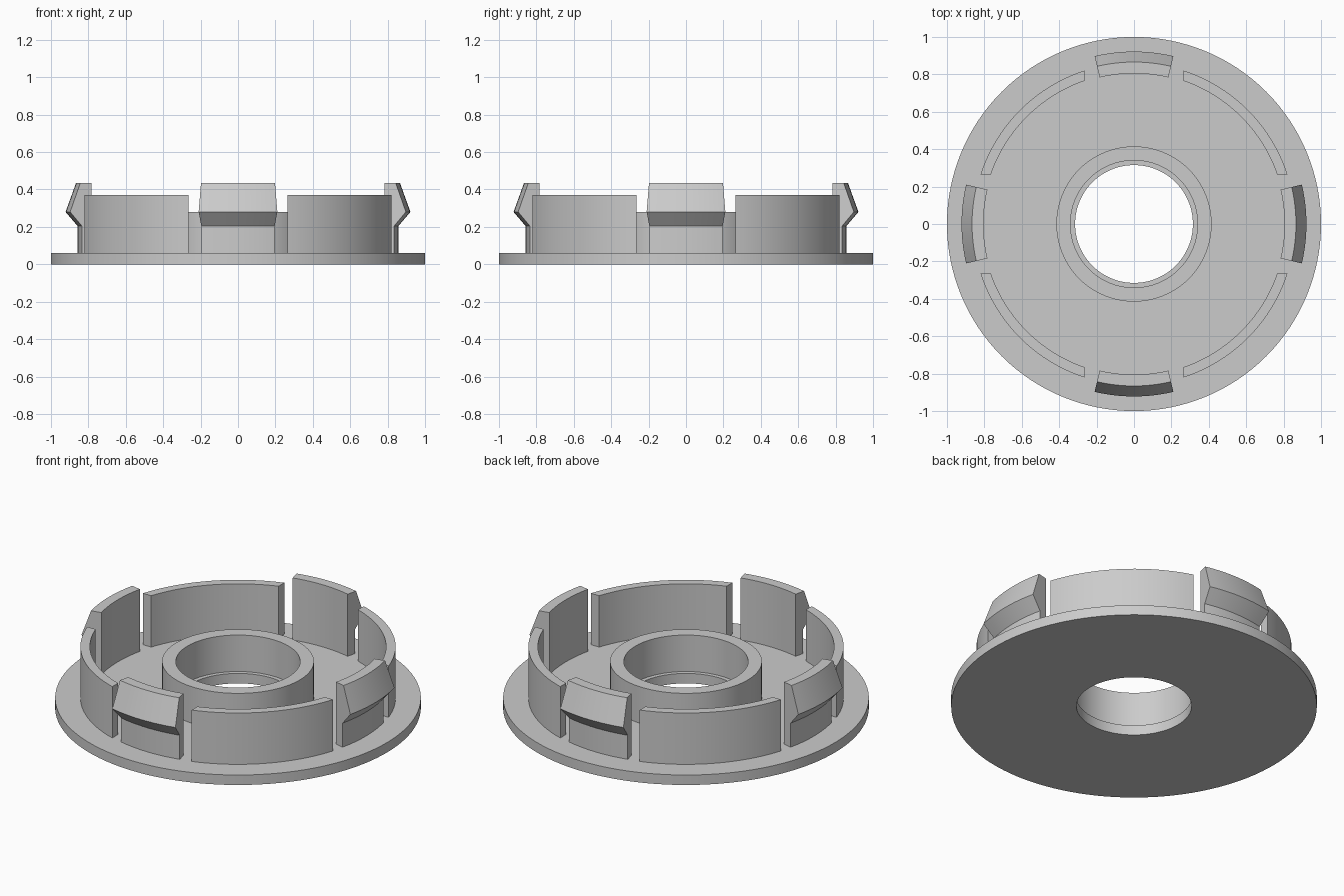
import bpy, bmesh, math

cube = bpy.data.objects.get("Cube")
if cube:
    bpy.data.objects.remove(cube, do_unlink=True)

grey = bpy.data.materials.new("plain_grey")
grey.use_nodes = True
grey.diffuse_color = (0.6, 0.6, 0.6, 1)
grey.node_tree.nodes["Principled BSDF"].inputs["Base Color"].default_value = (0.6, 0.6, 0.6, 1)


def sweep(name, profile, steps, span=None, turn=0.0):
    """Sweep an (r, z) profile about z; span(r) gives start and end angles, None means a full turn."""
    bm = bmesh.new()
    rings = []
    for i in range(steps if span is None else steps + 1):
        ring = []
        for r, z in profile:
            start, end = span(r) if span else (0, math.tau)
            a = start + (end - start) * i / steps + turn
            ring.append(bm.verts.new((r * math.cos(a), r * math.sin(a), z)))
        rings.append(ring)
    pairs = list(zip(rings, rings[1:]))
    if span is None:
        pairs.append((rings[-1], rings[0]))
    else:
        bm.faces.new(rings[0])
        bm.faces.new(rings[-1])
    n = len(profile)
    for a, b in pairs:
        for j in range(n):
            k = (j + 1) % n
            bm.faces.new((a[j], a[k], b[k], b[j]))
    bmesh.ops.recalc_face_normals(bm, faces=bm.faces)
    mesh = bpy.data.meshes.new(name)
    bm.to_mesh(mesh)
    bm.free()
    mesh.materials.append(grey)
    obj = bpy.data.objects.new(name, mesh)
    bpy.context.collection.objects.link(obj)
    bpy.ops.object.select_all(action="DESELECT")
    obj.select_set(True)
    bpy.context.view_layer.objects.active = obj
    bpy.ops.object.shade_smooth_by_angle(angle=math.radians(25))
    return obj


# Round flange with the stepped central hub
sweep("flange_and_hub", [(0.315, 0), (1, 0), (1, 0.06), (0.415, 0.06), (0.415, 0.28),
                         (0.34, 0.28), (0.34, 0.06), (0.315, 0.06)], 128)


# Curved walls end parallel to the axes; clips end along the radius
def wall_span(r):
    gap = math.asin(0.265 / r)
    return gap, math.pi / 2 - gap


def clip_span(r):
    half = math.radians(13.2)
    return -half, half


wall = [(0.81, 0.05), (0.862, 0.05), (0.862, 0.37), (0.81, 0.37)]
clip = [(0.805, 0.05), (0.858, 0.05), (0.858, 0.205), (0.922, 0.28), (0.866, 0.435), (0.805, 0.435)]

for i, side in enumerate(("left", "back", "right", "front")):
    sweep(side + "_snap_clip", clip, 10, clip_span, i * math.pi / 2)
for i, corner in enumerate(("back_left", "back_right", "front_right", "front_left")):
    sweep(corner + "_wall", wall, 20, wall_span, i * math.pi / 2)
